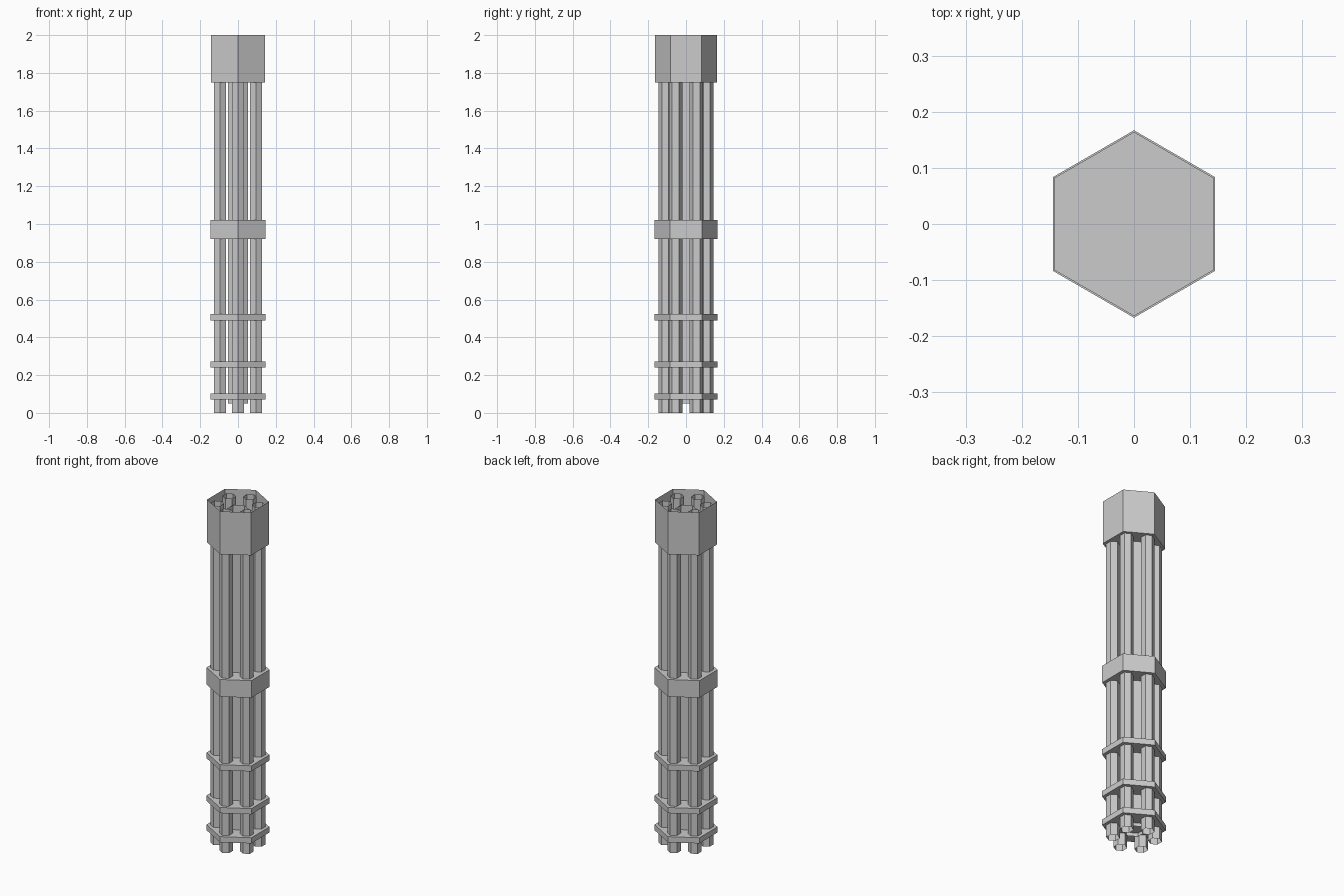
import bpy, bmesh, math

if "Cube" in bpy.data.objects:
    bpy.data.objects.remove(bpy.data.objects["Cube"])

def hex_prism(name, radius, z0, z1, x=0.0, y=0.0, bottom=False, top=False):
    """Six-sided prism with points along y and optional end caps."""
    bm = bmesh.new()
    rings = []
    for z in (z0, z1):
        rings.append([bm.verts.new((x + radius * math.cos(math.radians(30 + 60 * i)),
                                    y + radius * math.sin(math.radians(30 + 60 * i)), z))
                      for i in range(6)])
    lo, hi = rings
    for i in range(6):
        j = (i + 1) % 6
        bm.faces.new((lo[i], lo[j], hi[j], hi[i]))
    if bottom:
        bm.faces.new(lo[::-1])
    if top:
        bm.faces.new(hi)
    mesh = bpy.data.meshes.new(name)
    bm.to_mesh(mesh)
    bm.free()
    obj = bpy.data.objects.new(name, mesh)
    bpy.context.collection.objects.link(obj)
    return obj

# Open-topped housing with a floor
hex_prism("housing", 0.164, 1.75, 2.0, bottom=True)

# Clamp plates along the barrels
for i, (z0, z1) in enumerate([(0.92, 1.02), (0.49, 0.523), (0.24, 0.273), (0.07, 0.103)]):
    hex_prism(f"clamp_plate_{i + 1}", 0.167, z0, z1, bottom=True, top=True)

# Central open tube
hex_prism("centre_tube", 0.06, 0.05, 1.95)

# Ring of six open barrels
for i in range(6):
    a = math.radians(30 + 60 * i)
    hex_prism(f"barrel_{i + 1}", 0.036, 0.0, 1.98, 0.11 * math.cos(a), 0.11 * math.sin(a))
